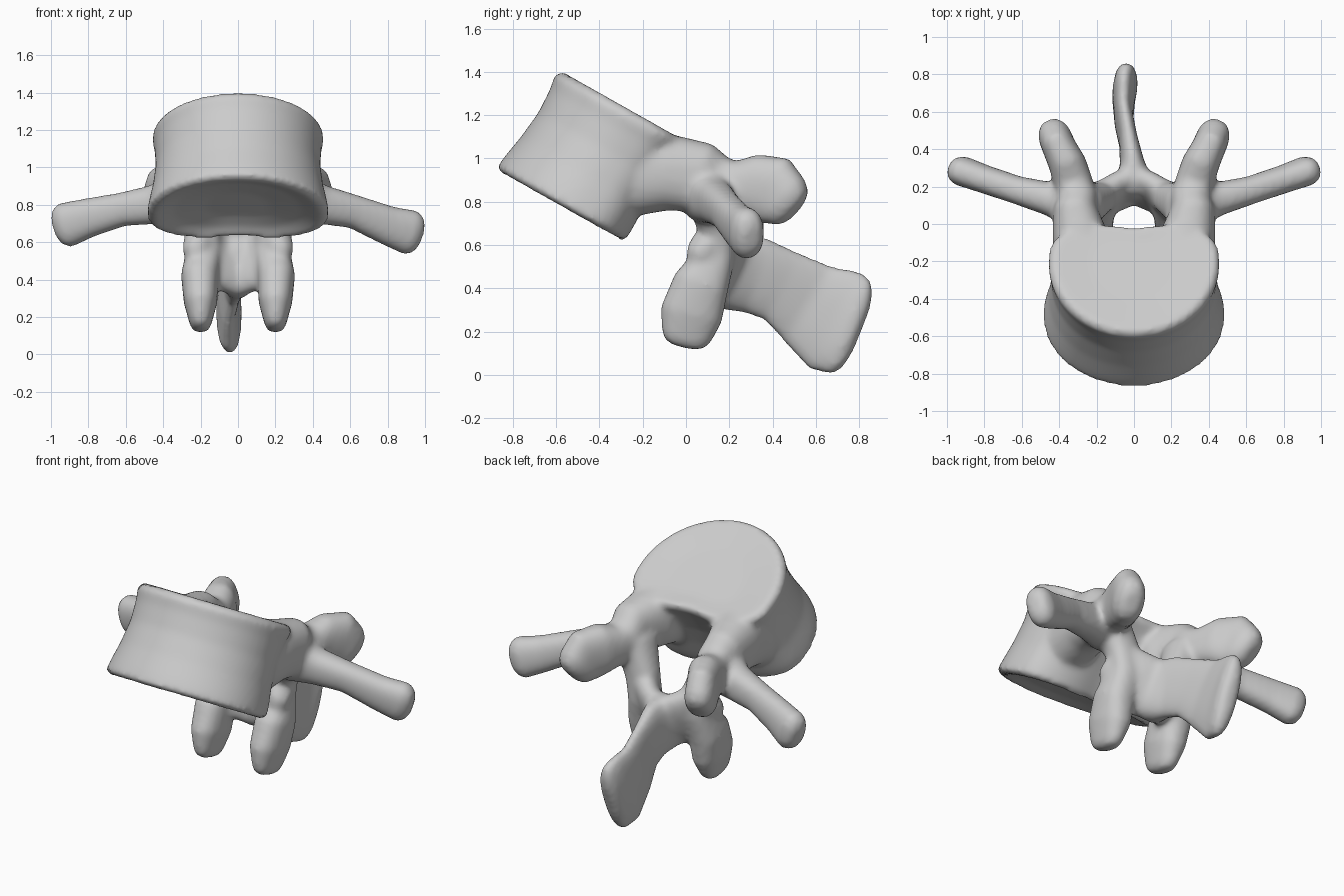
import bpy, bmesh, math
from mathutils import Vector

cube = bpy.data.objects.get("Cube")
if cube:
    bpy.data.objects.remove(cube, do_unlink=True)

SEG = 40
bm = bmesh.new()


def full(v):
    """Rounded-box version of a sine or cosine."""
    return math.copysign(abs(v) ** 0.85, v)


def loft(rings):
    """Skin a list of point rings and close both ends."""
    loops = [[bm.verts.new(p) for p in ring] for ring in rings]
    faces = []
    for a, b in zip(loops, loops[1:]):
        n = len(a)
        for i in range(n):
            j = (i + 1) % n
            faces.append(bm.faces.new((a[i], a[j], b[j], b[i])))
    faces += [bm.faces.new(loops[0][::-1]), bm.faces.new(loops[-1])]
    bmesh.ops.recalc_face_normals(bm, faces=faces)


def limb(stations, wide=(0, 0, 1), side=1):
    """Rounded bar through stations (x, y, z, wide radius, thin radius)."""
    pts = [Vector((s[0] * side, s[1], s[2])) for s in stations]
    rings = []
    last = len(pts) - 1
    for i, (p, s) in enumerate(zip(pts, stations)):
        t = (pts[min(i + 1, last)] - pts[max(i - 1, 0)]).normalized()
        w = Vector((wide[0] * side, wide[1], wide[2]))
        w = (w - t * w.dot(t)).normalized()
        n = t.cross(w)

        def ring(scale, push):
            out = []
            for k in range(SEG):
                a = math.tau * k / SEG
                out.append(p + t * push + w * full(math.cos(a)) * s[3] * scale
                           + n * full(math.sin(a)) * s[4] * scale)
            return out
        cap = [(0.45, s[4] * 0.75), (0.8, s[4] * 0.5)]
        if i == 0:
            rings += [ring(c, -d) for c, d in cap]
        rings.append(ring(1, 0))
        if i == last:
            rings += [ring(c, d) for c, d in cap[::-1]]
    loft(rings)


# Vertebral body: tilted kidney outline with flared rims and dished ends
BACK = Vector((0, 0.87, -0.49))
UP = Vector((0, 0.49, 0.87))
LOW, HIGH = Vector((0, -0.515, 0.74)), Vector((0, -0.195, 1.19))


def body_ring(t, scale, lift=0):
    c = LOW.lerp(HIGH, t) + UP * lift
    rx = 0.485 + (0.46 - 0.485) * t
    front, back = 0.42 + 0.035 * t, 0.28 - 0.03 * t
    out = []
    for k in range(SEG * 2):
        a = math.tau * k / (SEG * 2)
        ca, sa = math.cos(a), math.sin(a)
        if sa > 0:
            x = rx * math.copysign(abs(ca) ** 0.75, ca)
            v = back * sa ** 0.65 - 0.035 * math.exp(-(x / 0.16) ** 2) * sa
        else:
            x, v = rx * ca, front * sa
        out.append(c + Vector((x * scale, 0, 0)) + BACK * v * scale)
    return out


loft([body_ring(0, 0.35, 0.06), body_ring(0, 0.7, 0.035),
      body_ring(0, 0.92, 0), body_ring(0, 1, 0.02),
      body_ring(0.15, 0.99), body_ring(0.35, 0.955), body_ring(0.6, 0.935),
      body_ring(0.82, 0.96), body_ring(1, 1, -0.03),
      body_ring(1, 0.94, 0), body_ring(1, 0.5, -0.015)])

for side in (-1, 1):
    droop = 0.04 if side > 0 else 0
    # Pedicle
    limb([(0.27, -0.26, 0.93, 0.20, 0.15), (0.285, -0.07, 0.935, 0.175, 0.15),
          (0.315, 0.07, 0.91, 0.165, 0.12), (0.30, 0.15, 0.86, 0.14, 0.105)],
         side=side)
    # Transverse process
    limb([(0.30, 0.09, 0.84, 0.14, 0.12), (0.45, 0.135, 0.80, 0.105, 0.09),
          (0.62, 0.18, 0.775 - droop * 0.3, 0.09, 0.075),
          (0.80, 0.24, 0.73 - droop, 0.105, 0.075),
          (0.925, 0.285, 0.69 - droop, 0.122, 0.08)],
         wide=(0.3, 0, 1), side=side)
    # Superior articular process
    limb([(0.30, 0.10, 0.90, 0.12, 0.10), (0.325, 0.22, 0.87, 0.12, 0.105),
          (0.355, 0.32, 0.87, 0.15, 0.10), (0.40, 0.41, 0.85, 0.165, 0.09),
          (0.42, 0.46, 0.80, 0.135, 0.09)], side=side)
    # Pars and inferior articular process
    limb([(0.27, 0.10, 0.86, 0.12, 0.11), (0.195, 0.14, 0.68, 0.085, 0.10),
          (0.18, 0.14, 0.56, 0.09, 0.095), (0.205, 0.07, 0.42, 0.13, 0.10),
          (0.20, 0.025, 0.28, 0.145, 0.09), (0.20, 0.0, 0.17, 0.115, 0.06)],
         wide=(0, 1, 0), side=side)
    # Lamina
    limb([(0.21, 0.11, 0.62, 0.14, 0.08), (0.12, 0.16, 0.52, 0.18, 0.075),
          (-0.02, 0.22, 0.47, 0.18, 0.08)], wide=(0, 0.4, 1), side=side)

# Spinous process: thin plate with a deep end
limb([(0, 0.20, 0.48, 0.18, 0.11), (-0.01, 0.32, 0.46, 0.18, 0.065),
      (-0.03, 0.44, 0.41, 0.175, 0.05), (-0.055, 0.56, 0.33, 0.205, 0.05),
      (-0.055, 0.69, 0.25, 0.255, 0.062), (-0.04, 0.765, 0.22, 0.235, 0.062)],
     wide=(0, 0.42, 1))

mesh = bpy.data.meshes.new("vertebra")
bm.to_mesh(mesh)
bm.free()
vertebra = bpy.data.objects.new("vertebra", mesh)
bpy.context.collection.objects.link(vertebra)

# Fuse all parts into one softly blended bone
fuse = vertebra.modifiers.new("fuse", 'REMESH')
fuse.mode = 'VOXEL'
fuse.voxel_size = 0.016
fuse.use_smooth_shade = True
soften = vertebra.modifiers.new("soften", 'SMOOTH')
soften.factor = 0.5
soften.iterations = 10

# Bone material
grey = (0.6, 0.6, 0.6, 1)
bone = bpy.data.materials.new("bone grey")
bone.use_nodes = True
bone.diffuse_color = grey
bone.node_tree.nodes["Principled BSDF"].inputs["Base Color"].default_value = grey
mesh.materials.append(bone)
